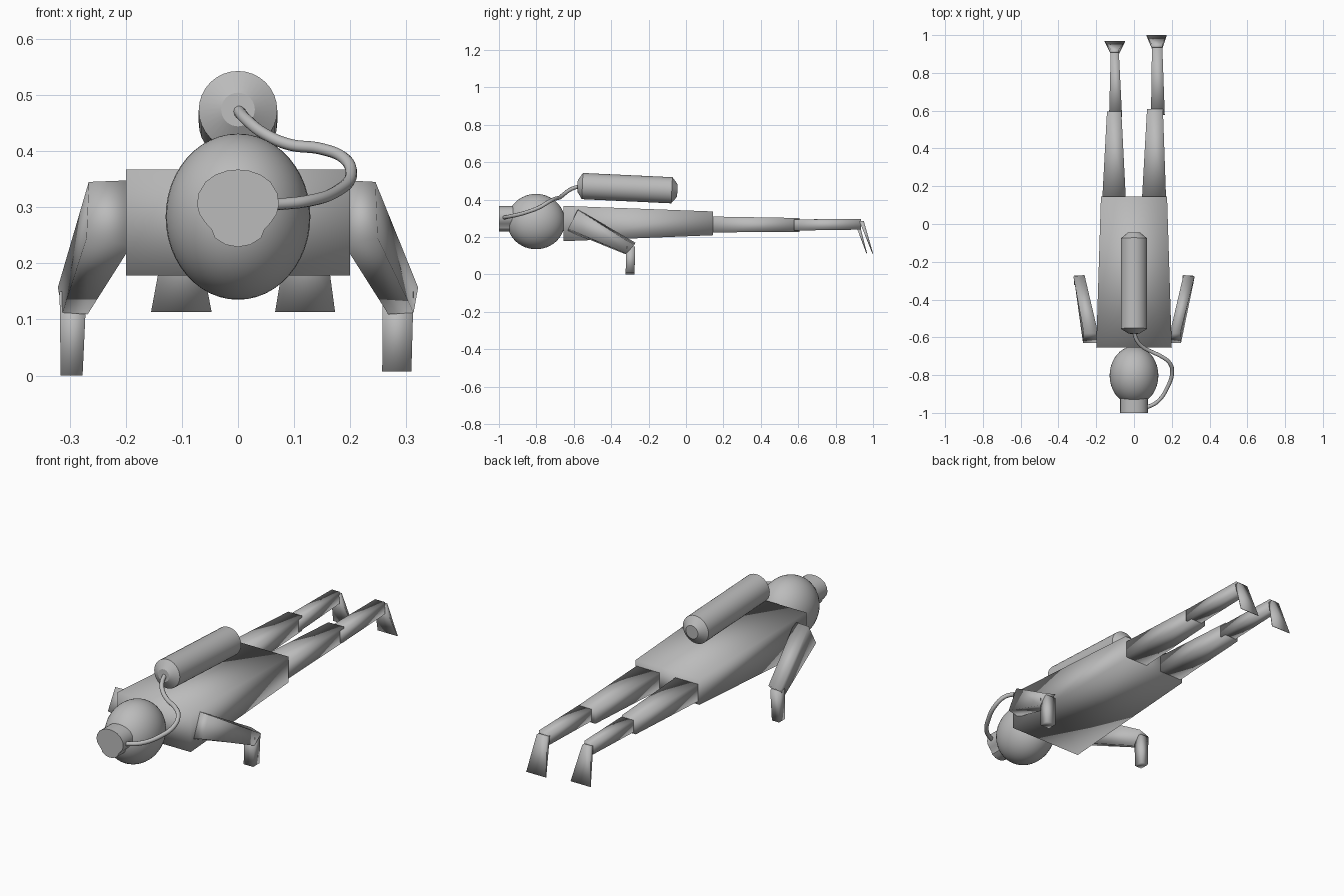
import bpy, bmesh, math
from mathutils import Vector

if "Cube" in bpy.data.objects:
    bpy.data.objects.remove(bpy.data.objects["Cube"])

grey = bpy.data.materials.new("neutral grey")
grey.diffuse_color = (0.5, 0.5, 0.5, 1)
grey.use_nodes = True
grey.node_tree.nodes["Principled BSDF"].inputs["Base Color"].default_value = grey.diffuse_color


def loft(name, rings, sharp=None):
    """Skin a row of matching closed rings and cap both ends."""
    bm = bmesh.new()
    vs = [[bm.verts.new(p) for p in r] for r in rings]
    n = len(vs[0])
    for a, b in zip(vs, vs[1:]):
        for i in range(n):
            j = (i + 1) % n
            bm.faces.new((a[i], a[j], b[j], b[i]))
    bm.faces.new(vs[0])
    bm.faces.new(vs[-1])
    bmesh.ops.recalc_face_normals(bm, faces=bm.faces)
    return finish(name, bm, sharp)


def finish(name, bm, sharp=None):
    me = bpy.data.meshes.new(name)
    bm.to_mesh(me)
    bm.free()
    for p in me.polygons:
        p.use_smooth = True
    if sharp:
        me.set_sharp_from_angle(angle=math.radians(sharp))
    me.materials.append(grey)
    ob = bpy.data.objects.new(name, me)
    bpy.context.collection.objects.link(ob)
    return ob


def rect_y(x0, x1, y, z0, z1):
    return [(x0, y, z0), (x1, y, z0), (x1, y, z1), (x0, y, z1)]


def rect_z(x0, x1, y0, y1, z):
    return [(x0, y0, z), (x1, y0, z), (x1, y1, z), (x0, y1, z)]


# torso: tapered block
loft("torso", [rect_y(-.2, .2, -.655, .178, .367), rect_y(-.175, .175, .145, .21, .337)])

# head
bm = bmesh.new()
bmesh.ops.create_uvsphere(bm, u_segments=40, v_segments=24, radius=1)
for v in bm.verts:
    v.co = Vector((v.co.x * .129, v.co.y * .155 - .802, v.co.z * .148 + .283))
finish("head", bm)

# face mask: rounded outline with a narrower nose section
half = [(0, .367), (.02, .365), (.04, .358), (.058, .345), (.07, .325), (.073, .305),
        (.069, .288), (.058, .272), (.047, .26), (.041, .245), (.022, .233), (0, .229)]
outline = half + [(-x, z) for x, z in half[-2:0:-1]]
loft("face_mask", [[(x, y, z) for x, z in outline] for y in (-1, -.88)], 35)

# air tank: lathe along a slightly tilted axis
a, b = Vector((0, -.58, .474)), Vector((0, -.046, .449))
axis = (b - a).normalized()
up = Vector((1, 0, 0)).cross(axis)
length = (b - a).length
rings = []
for d, r in ((0, .03), (.026, .07), (length - .03, .07), (length, .033)):
    rings.append([a + axis * d + r * (Vector((math.cos(t), 0, 0)) + up * math.sin(t))
                  for t in (2 * math.pi * i / 32 for i in range(32))])
loft("air_tank", rings, 30)

# breathing hose from tank to mask
path = [(0, -.57, .473), (.015, -.615, .456), (.045, -.65, .432), (.09, -.675, .412),
        (.148, -.703, .404), (.188, -.735, .388), (.202, -.782, .36),
        (.177, -.865, .329), (.125, -.94, .311), (.06, -.975, .304)]
cu = bpy.data.curves.new("hose", 'CURVE')
cu.dimensions = '3D'
cu.bevel_depth = .0105
cu.bevel_resolution = 3
cu.resolution_u = 8
cu.use_fill_caps = True
sp = cu.splines.new('BEZIER')
sp.bezier_points.add(len(path) - 1)
for bp, p in zip(sp.bezier_points, path):
    bp.co = p
    bp.handle_left_type = bp.handle_right_type = 'AUTO'
cu.materials.append(grey)
bpy.context.collection.objects.link(bpy.data.objects.new("hose", cu))

# arms: s is the side, out the shoulder reach, low the hand height
for side, s, out, low in (("right", 1, .245, .007), ("left", -1, .266, 0)):
    shoulder = [(.19, -.578, .348), (out, -.578, .345), (out + .004, -.63, .245), (.19, -.63, .232)]
    elbow = [(.262, -.27, .17), (.321, -.277, .157), (.313, -.32, .112), (.268, -.325, .109)]
    loft(side + "_upper_arm", [[(s * x, y, z) for x, y, z in q] for q in (shoulder, elbow)])
    top, bot = ((.258, .313), (.257, .309)) if s > 0 else ((.27, .318), (.277, .316))
    loft(side + "_forearm", [rect_z(s * top[0], s * top[1], -.318, -.272, .15),
                             rect_z(s * bot[0], s * bot[1], -.323, -.275, low)])

# legs: thigh, shin and fin, the left one slightly shorter
for side, thigh, knee, shin, ankle, fin, ky, ay, fy in (
        ("right", (.042, .17), (.069, .153), (.09, .163), (.095, .15), (.066, .173), .608, .935, 1.0),
        ("left", (-.168, -.043), (-.143, -.067), (-.132, -.063), (-.123, -.08), (-.155, -.047),
         .596, .908, .968)):
    loft(side + "_thigh", [rect_y(*thigh, .13, .225, .31), rect_y(*knee, ky, .228, .302)])
    loft(side + "_shin", [rect_y(*shin, ky - .03, .235, .294), rect_y(*ankle, ay, .24, .298)])
    loft(side + "_fin", [rect_z(*ankle, ay - .008, ay + .016, .285),
                         rect_z(*fin, fy - .004, fy, .113)])
